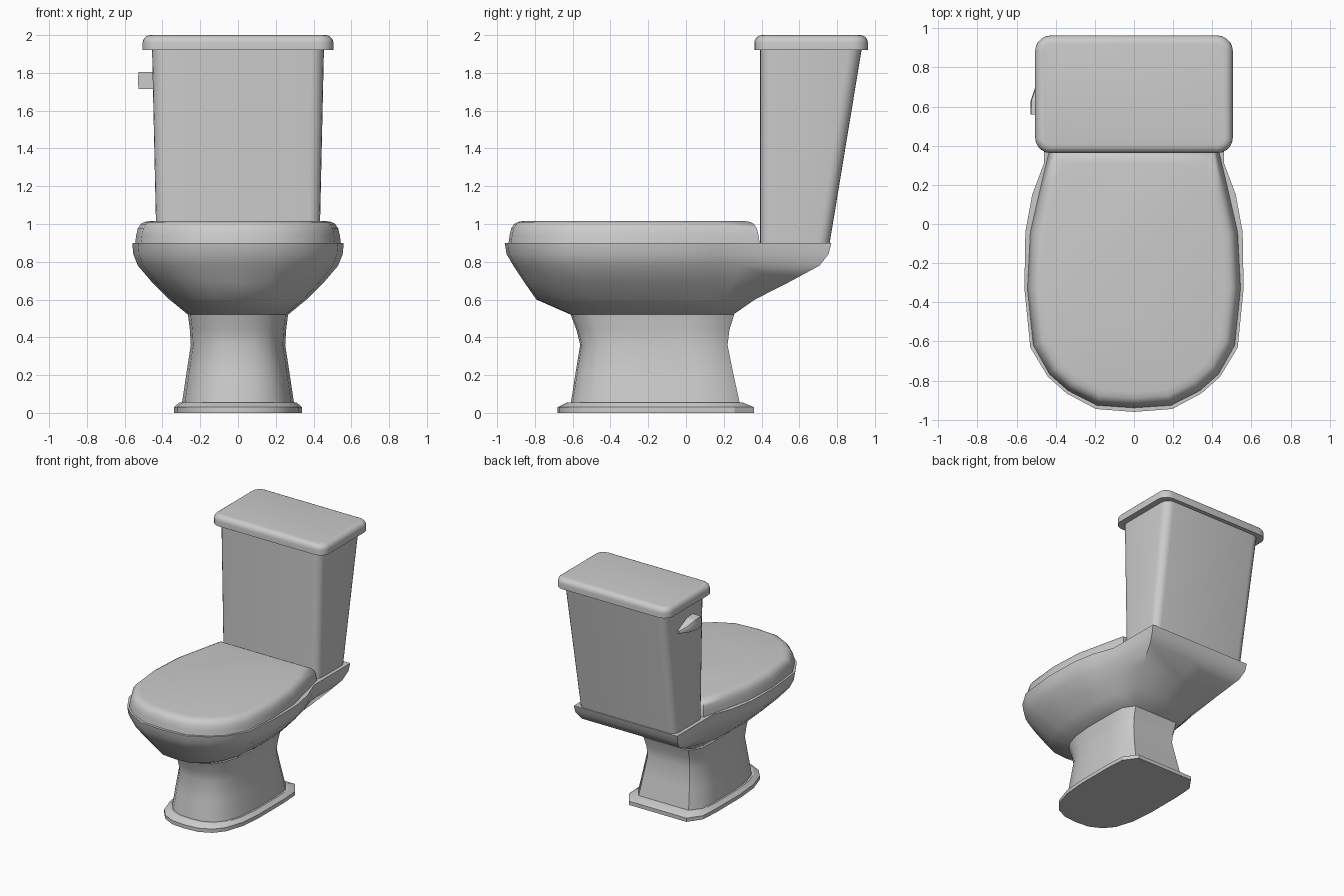
import bpy, bmesh, math

if "Cube" in bpy.data.objects:
    bpy.data.objects.remove(bpy.data.objects["Cube"])

ceramic = bpy.data.materials.new("ceramic_grey")
ceramic.diffuse_color = (0.6, 0.6, 0.6, 1)
ceramic.use_nodes = True
ceramic.node_tree.nodes["Principled BSDF"].inputs["Base Color"].default_value = ceramic.diffuse_color


def loft(name, rings, angle=38):
    """Skin a stack of closed rings and cap both ends."""
    bm = bmesh.new()
    loops = [[bm.verts.new(p) for p in ring] for ring in rings]
    n = len(loops[0])
    for a, b in zip(loops, loops[1:]):
        for i in range(n):
            j = (i + 1) % n
            bm.faces.new((a[i], a[j], b[j], b[i]))
    bm.faces.new(loops[0])
    bm.faces.new(loops[-1])
    bmesh.ops.recalc_face_normals(bm, faces=bm.faces)
    mesh = bpy.data.meshes.new(name)
    bm.to_mesh(mesh)
    bm.free()
    mesh.materials.append(ceramic)
    ob = bpy.data.objects.new(name, mesh)
    bpy.context.collection.objects.link(ob)
    bpy.ops.object.select_all(action='DESELECT')
    ob.select_set(True)
    bpy.context.view_layer.objects.active = ob
    bpy.ops.object.shade_smooth_by_angle(angle=math.radians(angle))
    return ob


def mirrored(half, z):
    """Half outline from back centre to front centre -> full ring."""
    return [(x, y, z) for x, y in half] + [(-x, y, z) for x, y in half[-2:0:-1]]


def rounded_rect(hx, y0, y1, r, z, steps=5):
    pts = []
    corners = ((hx - r, y1 - r, 0), (-hx + r, y1 - r, 90),
               (-hx + r, y0 + r, 180), (hx - r, y0 + r, 270))
    for cx, cy, start in corners:
        for k in range(steps + 1):
            a = math.radians(start + 90 * k / steps)
            pts.append((cx + r * math.cos(a), cy + r * math.sin(a), z))
    return pts


# Half outlines: bowl rim, foot (normalised) and seat lid
RIM = [(0, .77), (.46, .77), (.46, .31), (.52, .15), (.555, -.04), (.56, -.33),
       (.53, -.63), (.44, -.78), (.345, -.865), (.195, -.945), (0, -.96)]
FOOT = [(0, 1), (.75, 1), (.97, .9), (1, .75), (1, .6), (1, .45),
        (.95, .27), (.81, .13), (.62, .055), (.34, .01), (0, 0)]
LID = [(0, .39), (.43, .39), (.475, .2), (.53, -.04), (.545, -.33), (.515, -.62),
       (.432, -.768), (.337, -.852), (.19, -.927), (0, -.94)]


def foot(hx, y0, y1):
    return [(x * hx, y0 + y * (y1 - y0)) for x, y in FOOT]


# Plinth
loft("plinth", [mirrored(foot(.34, -.68, .36), 0), mirrored(foot(.34, -.68, .36), .03),
                mirrored(foot(.31, -.63, .30), .055)], 25)

# Waisted pedestal
loft("pedestal", [mirrored(foot(hx, y0, y1), z) for hx, y0, y1, z in (
    (.297, -.61, .285, .05), (.273, -.585, .25, .21), (.25, -.56, .22, .36),
    (.255, -.58, .23, .44), (.265, -.61, .255, .52))], 45)

# Bowl: blends from the foot outline out to the rim outline
NECK = foot(.265, -.61, .25)


def bowl_ring(tx, t_back, t_front, z):
    half = []
    for i, ((rx, ry), (nx, ny)) in enumerate(zip(RIM, NECK)):
        f = min(1, max(0, (i - 1) / 8))
        ty = t_back + (t_front - t_back) * f
        half.append((nx + (rx - nx) * tx, ny + (ry - ny) * ty))
    return mirrored(half, z)


loft("bowl", [bowl_ring(*r) for r in (
    (0, 0, 0, .52), (.33, .22, .52, .6), (.64, .56, .70, .69),
    (.90, .88, .87, .78), (.98, .97, .97, .84), (1, 1, 1, .9))], 50)

# Closed seat lid with a rolled upper edge
lid_rings = []
for inset, z in ((0, .895), (.006, .94), (.014, .975), (.03, 1.0), (.05, 1.011), (.08, 1.016)):
    sx, sy = 1 - inset / .54, 1 - inset / .66
    lid_rings.append(mirrored([(x * sx, -.275 + (y + .275) * sy) for x, y in LID], z))
loft("seat_lid", lid_rings, 45)

# Tapered cistern, sloping at the back
loft("cistern", [rounded_rect(.432, .392, .76, .06, .895),
                 rounded_rect(.455, .392, .93, .07, 1.925)], 40)

# Cistern cover with rounded top edge
cover = [rounded_rect(.505, .362, .963, .08, 1.92)]
for k in range(6):
    a = math.radians(90 * k / 5)
    i = .042 * (1 - math.cos(a))
    cover.append(rounded_rect(.505 - i, .362 + i, .963 - i, .08 - i, 1.958 + .042 * math.sin(a)))
loft("cistern_cover", cover, 40)


# Flush lever on the left side, tapering towards the back
def lever_ring(y, x_out, z0, z1):
    h = z1 - z0
    return [(-.44, y, z0), (x_out, y, z0), (x_out - .004, y, z0 + h * .33),
            (x_out - .004, y, z0 + h * .67), (x_out, y, z1), (-.44, y, z1)]


loft("flush_lever", [lever_ring(.56, -.526, 1.715, 1.805), lever_ring(.63, -.524, 1.715, 1.80),
                     lever_ring(.70, -.50, 1.717, 1.765), lever_ring(.75, -.465, 1.72, 1.74)], 20)
